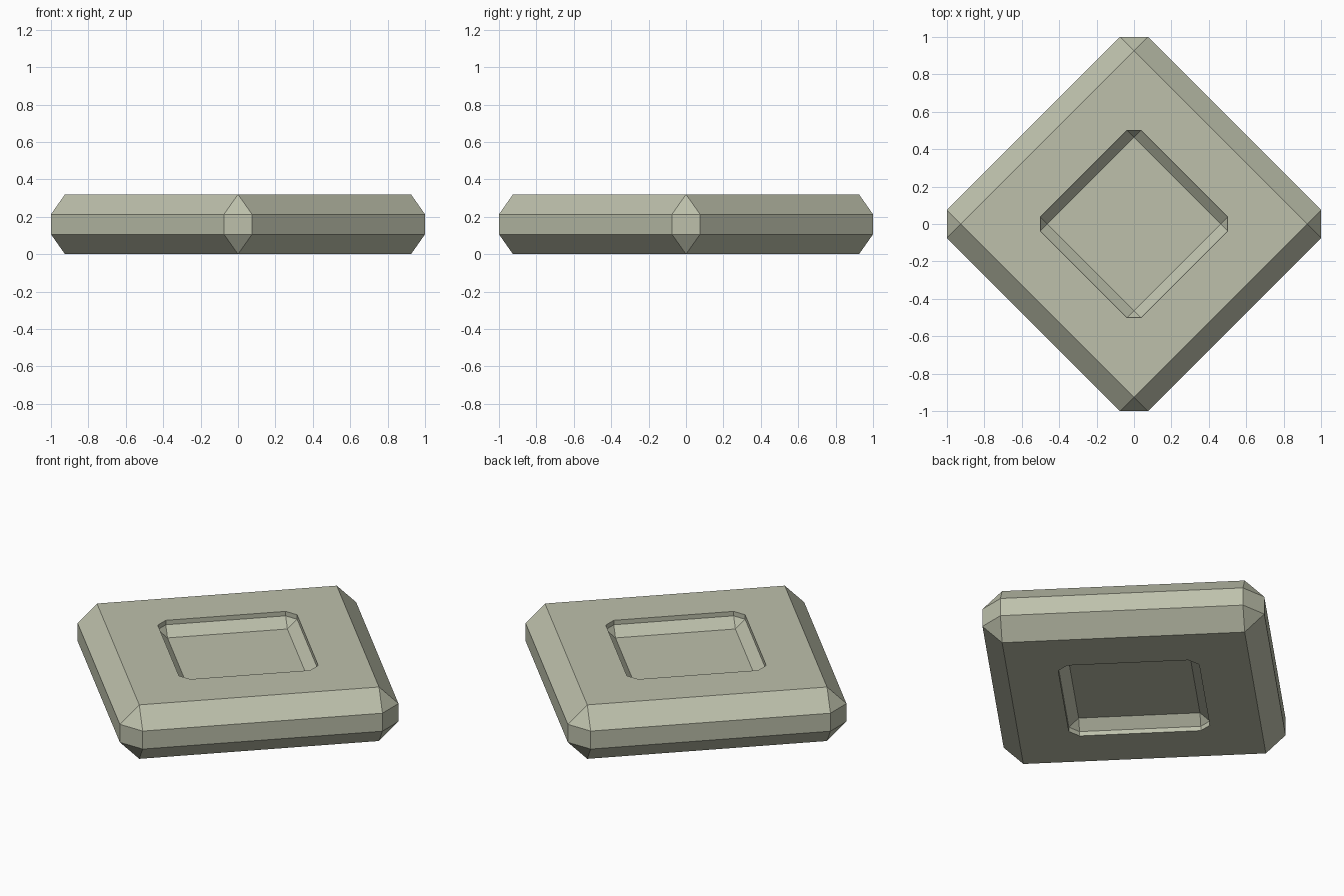
import bpy
import bmesh

if "Cube" in bpy.data.objects:
    bpy.data.objects.remove(bpy.data.objects["Cube"])

HEIGHT = 0.32

stone = bpy.data.materials.new("pale olive grey")
stone.diffuse_color = (0.51, 0.53, 0.41, 1)
stone.use_nodes = True
stone.node_tree.nodes["Principled BSDF"].inputs["Base Color"].default_value = stone.diffuse_color


def chamfered_diamond(name, scale, z):
    """Diamond slab with bevelled rims and clipped corners, centred at height z."""
    flat, tip, clip = 0.925 * scale, 1.0 * scale, 0.075 * scale
    half, band = HEIGHT / 2 * scale, HEIGHT / 6 * scale
    bm = bmesh.new()
    for side in (-1, 1):
        for dx, dy in ((1, 0), (0, 1), (-1, 0), (0, -1)):
            bm.verts.new((dx * flat, dy * flat, side * half))
            for c in (-clip, clip):
                bm.verts.new((dx * tip - dy * c, dy * tip + dx * c, side * band))
    bmesh.ops.convex_hull(bm, input=bm.verts[:])
    bmesh.ops.dissolve_limit(bm, angle_limit=0.01, verts=bm.verts[:], edges=bm.edges[:])
    bmesh.ops.recalc_face_normals(bm, faces=bm.faces[:])
    mesh = bpy.data.meshes.new(name)
    bm.to_mesh(mesh)
    bm.free()
    mesh.materials.append(stone)
    obj = bpy.data.objects.new(name, mesh)
    obj.location.z = z
    bpy.context.collection.objects.link(obj)
    return obj


# Main slab
slab = chamfered_diamond("diamond_slab", 1.0, HEIGHT / 2)

# Half-size recesses sunk into the top and the underside
for label, z in (("top", HEIGHT), ("bottom", 0.0)):
    cutter = chamfered_diamond(label + "_recess_cutter", 0.5, z)
    cutter.hide_render = True
    cutter.hide_viewport = True
    cutter.display_type = 'WIRE'
    cut = slab.modifiers.new(label + "_recess", 'BOOLEAN')
    cut.operation = 'DIFFERENCE'
    cut.solver = 'EXACT'
    cut.object = cutter
